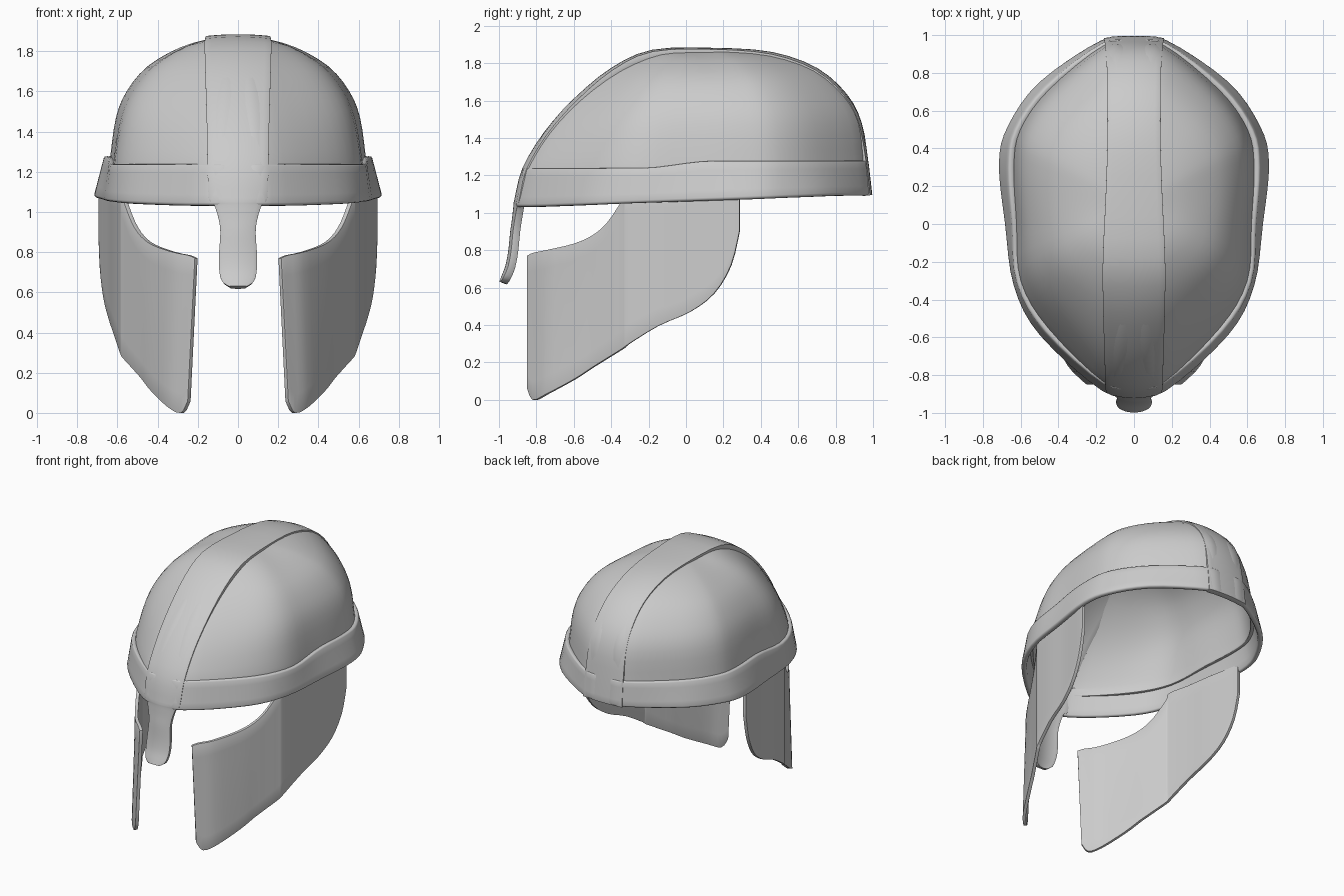
import bpy, bmesh
from mathutils import Vector

if "Cube" in bpy.data.objects:
    bpy.data.objects.remove(bpy.data.objects["Cube"])


def spline(pts, n, closed=False):
    """Catmull-Rom through points of any dimension, n steps per segment."""
    m, out = len(pts), []
    at = (lambda i: pts[i % m]) if closed else (lambda i: pts[max(0, min(m - 1, i))])
    for i in range(m if closed else m - 1):
        for k in range(n):
            t = k / n
            out.append([0.5 * (2 * b + (c - a) * t + (2 * a - 5 * b + 4 * c - d) * t * t
                               + (3 * b - a - 3 * c + d) * t ** 3)
                        for a, b, c, d in zip(at(i - 1), at(i), at(i + 1), at(i + 2))])
    return out if closed else out + [list(pts[-1])]


def mirrored_ring(half, n, x_cols):
    """Close a half outline (right side, back to front) across x = 0."""
    other = [[-v if i in x_cols else v for i, v in enumerate(p)] for p in half[-2:0:-1]]
    return spline([list(p) for p in half] + other, n, True)


def loft(name, rows, thick, closed=False, bevel=0.01, mirror=False):
    """Skin a grid of points, thicken it inward and soften its rim."""
    bm = bmesh.new()
    vs = [[bm.verts.new(p) for p in r] for r in rows]
    w = len(rows[0])
    for a, b in zip(vs, vs[1:]):
        for j in range(w if closed else w - 1):
            k = (j + 1) % w
            bm.faces.new((a[j], a[k], b[k], b[j]))
    bmesh.ops.remove_doubles(bm, verts=bm.verts, dist=0.0005)
    bmesh.ops.recalc_face_normals(bm, faces=bm.faces)
    bm.normal_update()
    mid = Vector((0, 0, 1))
    if sum(f.normal.dot(f.calc_center_median() - mid) * f.calc_area() for f in bm.faces) < 0:
        bmesh.ops.reverse_faces(bm, faces=bm.faces)
    me = bpy.data.meshes.new(name)
    bm.to_mesh(me)
    bm.free()
    ob = bpy.data.objects.new(name, me)
    bpy.context.collection.objects.link(ob)
    so = ob.modifiers.new("thickness", 'SOLIDIFY')
    so.thickness, so.offset = thick, -1
    be = ob.modifiers.new("soft_rim", 'BEVEL')
    be.width, be.segments, be.angle_limit = bevel, 2, 0.9
    if mirror:
        ob.modifiers.new("mirror", 'MIRROR')
    bpy.ops.object.select_all(action='DESELECT')
    ob.select_set(True)
    bpy.context.view_layer.objects.active = ob
    bpy.ops.object.convert(target='MESH')
    bpy.ops.object.shade_smooth_by_angle(angle=0.9)
    return ob


# Dome: plan outline scaled by blended front / side / back profiles (scale, z)
plan = [(0, .955), (.16, .945), (.45, .71), (.60, .50), (.635, .30), (.62, 0),
        (.595, -.30), (.45, -.55), (.16, -.835), (0, -.86)]
front = [(1.01, 1.17), (1, 1.24), (.89, 1.425), (.735, 1.6), (.53, 1.76), (.31, 1.86), (.12, 1.872), (0, 1.872)]
side = [(1.01, 1.20), (1, 1.28), (.955, 1.47), (.87, 1.60), (.71, 1.72), (.45, 1.815), (.18, 1.865), (0, 1.872)]
back = [(1.01, 1.20), (1, 1.28), (.97, 1.48), (.88, 1.625), (.71, 1.76), (.465, 1.842), (.2, 1.868), (0, 1.872)]
cy = 0.1
ring = mirrored_ring(plan, 4, {0})
rows = []
for f, s, b in zip(spline(front, 3), spline(side, 3), spline(back, 3)):
    row = []
    for x, y in ring:
        dy = y - cy
        w = x * x / (x * x + dy * dy)
        e = f if dy < 0 else b
        k, z = (w * s[i] + (1 - w) * e[i] for i in (0, 1))
        row.append((x * k, cy + dy * k, z))
    rows.append(row)
loft("dome", rows, 0.025, closed=True, bevel=0.004)

# Brow band: upper outline x, y then lower outline x, y
band = [(0, .965, 0, .988), (.17, .955, .17, .975), (.47, .725, .50, .755), (.63, .50, .67, .52),
        (.665, .30, .718, .32), (.645, 0, .685, 0), (.62, -.31, .637, -.33),
        (.47, -.57, .50, -.59), (.16, -.845, .17, -.885), (0, -.862, 0, -.908)]
ring = mirrored_ring(band, 4, {0, 2})
rows = []
for i in range(5):
    t, row = i / 4, []
    for xt, yt, xb, yb in ring:
        r = max(0, min(1, (yt + .25) / .4))
        zt = 1.24 + .04 * r * r * (3 - 2 * r)
        zb = 1.065 + .03 * max(-1, min(1, yb / .8))
        row.append((xt + (xb - xt) * t, yt + (yb - yt) * t, zt + (zb - zt) * t))
    rows.append(row)
loft("brow_band", rows, 0.036, closed=True, bevel=0.012)

# Crest strip running over the top and down into the nose guard: y, z, half width, edge drop
strip = [(.996, 1.095, .16, .012), (.974, 1.28, .155, .012), (.94, 1.48, .15, .016),
         (.86, 1.635, .145, .016), (.70, 1.775, .14, .014), (.46, 1.86, .14, .012),
         (.15, 1.882, .15, .008), (-.18, 1.872, .165, .01), (-.40, 1.775, .165, .014),
         (-.60, 1.61, .16, .018), (-.76, 1.43, .155, .02), (-.874, 1.24, .152, .022),
         (-.918, 1.07, .145, .026), (-.923, 1.035, .118, .02), (-.93, .97, .097, .015),
         (-.94, .90, .088, .015), (-.95, .80, .094, .015), (-.965, .72, .094, .015),
         (-.987, .66, .08, .012), (-.998, .632, .045, .006)]
pts = spline(strip, 3)
rows = []
for i, (y, z, hw, drop) in enumerate(pts):
    a, b = pts[max(0, i - 1)], pts[min(len(pts) - 1, i + 1)]
    t = Vector((0, b[0] - a[0], b[1] - a[1])).normalized()
    inward = Vector((0, -t.z, t.y))
    rows.append([Vector((hw * u, y, z)) + inward * drop * u * u
                 for u in (j / 5 for j in range(-5, 6))])
loft("crest_and_nose_guard", rows, 0.04, bevel=0.012)

# Cheek guards: columns of y, x, lower z, upper z; the front edge leans outward lower down
cheek = [(-.85, .215, .06, .77), (-.82, .25, 0, .785), (-.75, .325, .03, .80),
         (-.60, .425, .11, .835), (-.50, .485, .175, .88), (-.42, .53, .225, .95),
         (-.34, .575, .275, 1.07), (-.31, .587, .297, 1.12), (-.15, .62, .395, 1.12),
         (.02, .645, .47, 1.12), (.15, .67, .57, 1.12), (.24, .688, .72, 1.12),
         (.285, .695, .90, 1.12)]
rows = []
for y, x, lo, hi in spline(cheek, 3):
    lean = .05 * max(0, min(1, (-.5 - y) / .35))
    zs = [lo + (hi - lo) * j / 8 for j in range(9)]
    rows.append([(x + lean * max(0, .77 - z), y, z) for z in zs])
loft("cheek_guards", rows, 0.022, bevel=0.009, mirror=True)
